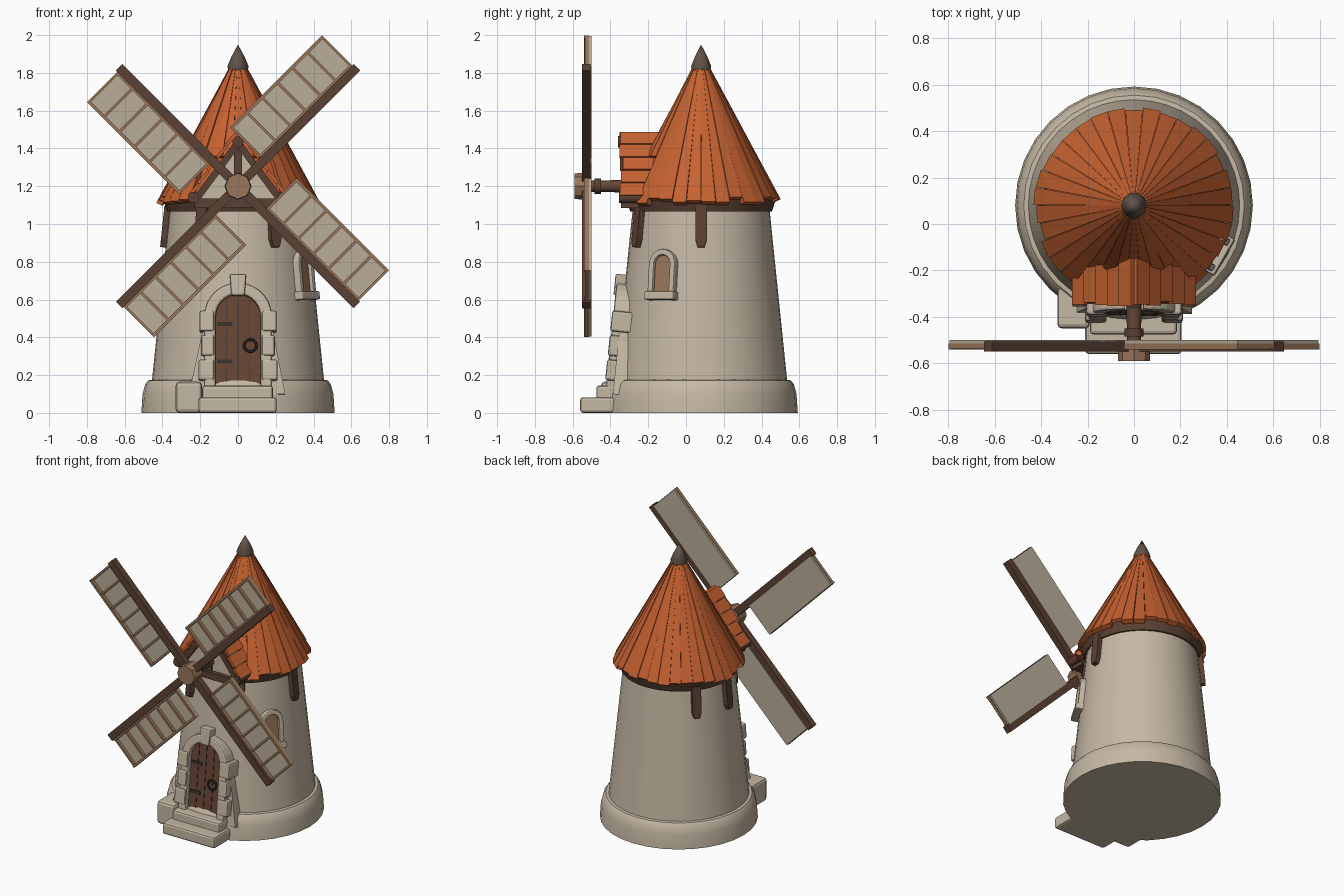
import bpy, bmesh, math, random
from mathutils import Matrix, Vector

random.seed(4)
cube = bpy.data.objects.get("Cube")
if cube:
    bpy.data.objects.remove(cube, do_unlink=True)


def material(name, r, g, b):
    m = bpy.data.materials.new(name)
    m.use_nodes = True
    m.diffuse_color = (r, g, b, 1)
    m.node_tree.nodes["Principled BSDF"].inputs["Base Color"].default_value = (r, g, b, 1)
    return m


STONE = material("warm stone", .56, .48, .37)
CLOTH = material("sail cloth", .49, .42, .32)
ORANGE = material("orange roof", .56, .12, .03)
DARK = material("dark wood", .105, .052, .033)
BROWN = material("door wood", .135, .062, .037)
LIGHT = material("light wood", .32, .18, .10)
CAP = material("cap grey brown", .12, .085, .065)
IRON = material("iron", .04, .03, .025)

AXIS_Y = .08
HUB_Z = 1.2


def finish(name, bm, mat, matrix=None, smooth=False, bevel=0):
    bmesh.ops.recalc_face_normals(bm, faces=bm.faces)
    if matrix:
        bm.transform(matrix)
    mesh = bpy.data.meshes.new(name)
    bm.to_mesh(mesh)
    bm.free()
    mesh.materials.append(mat)
    ob = bpy.data.objects.new(name, mesh)
    bpy.context.collection.objects.link(ob)
    if bevel:
        mod = ob.modifiers.new("soft edges", 'BEVEL')
        mod.width, mod.segments = bevel, 2
    if smooth:
        bpy.ops.object.select_all(action='DESELECT')
        ob.select_set(True)
        bpy.context.view_layer.objects.active = ob
        bpy.ops.object.shade_smooth_by_angle(angle=math.radians(35))
    return ob


def add_hull(bm, points):
    verts = [bm.verts.new(p) for p in points]
    bmesh.ops.convex_hull(bm, input=verts)


def add_box(bm, x, y, z):
    add_hull(bm, [(a, b, c) for a in x for b in y for c in z])


def box(name, x, y, z, mat, matrix=None, bevel=0):
    bm = bmesh.new()
    add_box(bm, x, y, z)
    bmesh.ops.dissolve_limit(bm, angle_limit=.01, verts=bm.verts, edges=bm.edges)
    return finish(name, bm, mat, matrix, bevel=bevel)


def prism(name, pts, y0, y1, mat, matrix=None, bevel=0):
    """Extrude an x-z outline along y."""
    bm = bmesh.new()
    face = bm.faces.new([bm.verts.new((x, y0, z)) for x, z in pts])
    out = bmesh.ops.extrude_face_region(bm, geom=[face])
    moved = [v for v in out["geom"] if isinstance(v, bmesh.types.BMVert)]
    bmesh.ops.translate(bm, vec=(0, y1 - y0, 0), verts=moved)
    return finish(name, bm, mat, matrix, bevel=bevel)


def lathe(name, profile, mat, sides=40):
    bm = bmesh.new()
    verts = [bm.verts.new((r, 0, z)) for r, z in profile]
    edges = [bm.edges.new(pair) for pair in zip(verts, verts[1:])]
    bmesh.ops.spin(bm, geom=verts + edges, cent=(0, 0, 0), axis=(0, 0, 1),
                   angle=math.tau, steps=sides)
    bmesh.ops.remove_doubles(bm, verts=bm.verts, dist=.0005)
    return finish(name, bm, mat, Matrix.Translation((0, AXIS_Y, 0)), smooth=True)


def log(name, start, end, r1, r2, mat, sides=12):
    a, b = Vector(start), Vector(end)
    bm = bmesh.new()
    bmesh.ops.create_cone(bm, cap_ends=True, segments=sides, radius1=r1, radius2=r2,
                          depth=(b - a).length)
    turn = (b - a).to_track_quat('Z', 'Y').to_matrix().to_4x4()
    return finish(name, bm, mat, Matrix.Translation((a + b) / 2) @ turn, smooth=True)


def on_wall(degrees):
    """Frame whose x-z plane lies on the sloping wall, with -y outward."""
    return (Matrix.Translation((0, AXIS_Y, 0)) @ Matrix.Rotation(math.radians(degrees + 90), 4, 'Z')
            @ Matrix.Translation((0, -.474, 0)) @ Matrix.Rotation(-.104, 4, 'X'))


def arch(half, bottom, spring, steps=14):
    curve = [(half * math.cos(math.pi * i / steps), spring + half * math.sin(math.pi * i / steps))
             for i in range(steps + 1)]
    return [(half, bottom)] + curve + [(-half, bottom)]


# Stone tower and plinth
lathe("tower_wall", [(0, .1), (.463, .1), (.36, 1.1), (0, 1.1)], STONE)
lathe("plinth", [(0, 0), (.512, 0), (.505, .1), (.492, .15), (.475, .172), (.44, .178), (0, .178)],
      STONE, 32)
lathe("eaves_ring", [(.3, 1.065), (.375, 1.065), (.395, 1.13), (.3, 1.13)], DARK)

# Entrance
front = on_wall(-90)
prism("entrance_flare", [(-.26, .1), (.25, .1), (.17, .52), (-.17, .52)], -.004, .1, STONE, front)
prism("door_surround", arch(.18, .1, .51) + arch(.118, .1, .51)[::-1], -.045, .08, STONE, front, .012)
prism("keystone", [(-.035, .62), (.035, .62), (.045, .735), (-.045, .735)], -.055, .06, STONE, front, .01)
prism("door", arch(.12, .14, .51), -.016, .03, BROWN, front)
for x in (-.06, 0, .06):
    box("door_seam", (x - .002, x + .002), (-.019, -.014), (.15, .6), IRON, front)
for z in (.26, .46):
    box("hinge_strap", (-.11, -.03), (-.023, -.014), (z, z + .022), IRON, front)
bpy.ops.mesh.primitive_torus_add(major_radius=.032, minor_radius=.007, major_segments=20, minor_segments=6)
ring = bpy.context.object
ring.name = "door_ring"
ring.data.materials.append(IRON)
ring.matrix_world = front @ Matrix.Translation((.065, -.03, .355)) @ Matrix.Rotation(math.pi / 2, 4, 'X')
for side in (-1, 1):
    for z, width in ((.17, .035), (.3, .02), (.43, .03)):
        inner, outer = .125 * side, (.175 + width) * side
        box("quoin", (min(inner, outer), max(inner, outer)), (-.052, .08), (z, z + .11),
            STONE, front, .012)
box("lower_step", (-.21, .205), (-.56, -.2), (0, .082), STONE, bevel=.015)
box("upper_step", (-.19, .185), (-.475, -.2), (.06, .145), STONE, bevel=.015)
box("side_stone", (-.33, -.19), (-.45, -.2), (0, .165), STONE, bevel=.02)

# Side window
side_wall = on_wall(-30)
prism("window_surround", arch(.08, .62, .79) + arch(.048, .62, .79)[::-1], -.028, .05, STONE, side_wall, .008)
prism("window_pane", arch(.05, .63, .79), -.008, .03, LIGHT, side_wall)
box("window_sill", (-.09, .09), (-.042, .05), (.6, .645), STONE, side_wall, .008)

# Brackets under the eaves
for angle in (0, -60, -120, 180, 142):
    prism("eaves_bracket", [(-.018, .88), (.018, .88), (.03, .92), (.03, 1.1), (-.03, 1.1), (-.03, .92)],
          -.03, .04, DARK, on_wall(angle))

# Conical plank roof, shortened behind the dormer
lathe("roof_core", [(0, 1.14), (.385, 1.14), (.025, 1.84), (0, 1.84)], ORANGE, 36)
bm = bmesh.new()
PLANKS = 34
for i in range(PLANKS):
    mid = math.tau * (i + .5) / PLANKS
    from_front = abs((mid - 1.5 * math.pi + math.pi) % math.tau - math.pi)
    low = 1.36 if from_front < .56 else 1.125 + random.uniform(-.015, .02)
    lift = random.uniform(0, .008)
    half = math.pi / PLANKS * random.uniform(.95, .99)
    corners = []
    for z in (low, 1.845):
        radius = .032 + (1.845 - z) * .54 + lift
        for inset in (0, .03):
            for turn in (-half, half):
                r = max(radius - inset, .005)
                corners.append((r * math.cos(mid + turn), r * math.sin(mid + turn), z - inset * .5))
    add_hull(bm, corners)
finish("roof_planks", bm, ORANGE, Matrix.Translation((0, AXIS_Y, 0)))
lathe("roof_cap", [(0, 1.8), (.052, 1.815), (.056, 1.835), (.035, 1.885), (0, 1.95)], CAP, 10)

# Dormer with gable, beams and board roof
prism("dormer_gable", [(-.22, 1.1), (.22, 1.1), (.22, 1.15), (0, 1.44), (-.22, 1.15)], -.315, -.05, STONE)
box("dormer_sill_beam", (-.23, .23), (-.345, -.25), (1.085, 1.135), DARK)
prism("dormer_post", [(-.02, 1.1), (.02, 1.1), (.02, 1.42), (-.02, 1.42)], -.328, -.3, DARK)
slope = Vector((.25, 0, -.34))
ROWS = 5
bm = bmesh.new()
for side in (-1, 1):
    prism("gable_beam", [(0, 1.46), (.245 * side, 1.13), (.2 * side, 1.13), (0, 1.4)], -.34, -.3, DARK)
    log("eaves_log", (.235 * side, -.355, 1.14), (.235 * side, -.1, 1.14), .03, .03, DARK)
    for row in range(ROWS):
        nose = -.345 + random.uniform(-.008, .012)
        points = []
        for t, rise in ((row / ROWS, .002), ((row + 1.08) / ROWS, .014)):
            p = slope * t
            for thick in (0, .022):
                for y in (nose, 0):
                    points.append((side * (p.x + thick * .6), y, 1.475 + p.z + rise + thick * .5))
        add_hull(bm, points)
finish("dormer_boards", bm, ORANGE)
log("ridge_log", (0, -.36, 1.435), (0, -.1, 1.435), .03, .03, DARK)

# Shaft and hub
log("shaft", (0, -.1, HUB_Z), (0, -.51, HUB_Z), .036, .03, BROWN)
log("shaft_collar", (0, -.45, HUB_Z), (0, -.485, HUB_Z), .04, .04, DARK)
log("hub", (0, -.5, HUB_Z), (0, -.59, HUB_Z), .072, .068, LIGHT, 8)

# Four sails
BAYS = 6
for k in range(4):
    spin = Matrix.Translation((0, 0, HUB_Z)) @ Matrix.Rotation(-math.pi / 4 - k * math.pi / 2, 4, 'Y')
    box("sail_spar", (0, .89), (-.55, -.505), (-.025, .025), DARK, spin)
    box("sail_cloth", (.19, .877), (-.515, -.5), (.02, .247), CLOTH, spin)
    bm = bmesh.new()
    add_box(bm, (.19, .88), (-.54, -.514), (.234, .25))
    add_box(bm, (.19, .88), (-.54, -.514), (.02, .036))
    for i in range(BAYS + 1):
        u = .19 + i * (.69 - .014) / BAYS
        add_box(bm, (u, u + .014), (-.536, -.514), (.02, .25))
    finish("sail_frame", bm, LIGHT, spin)
